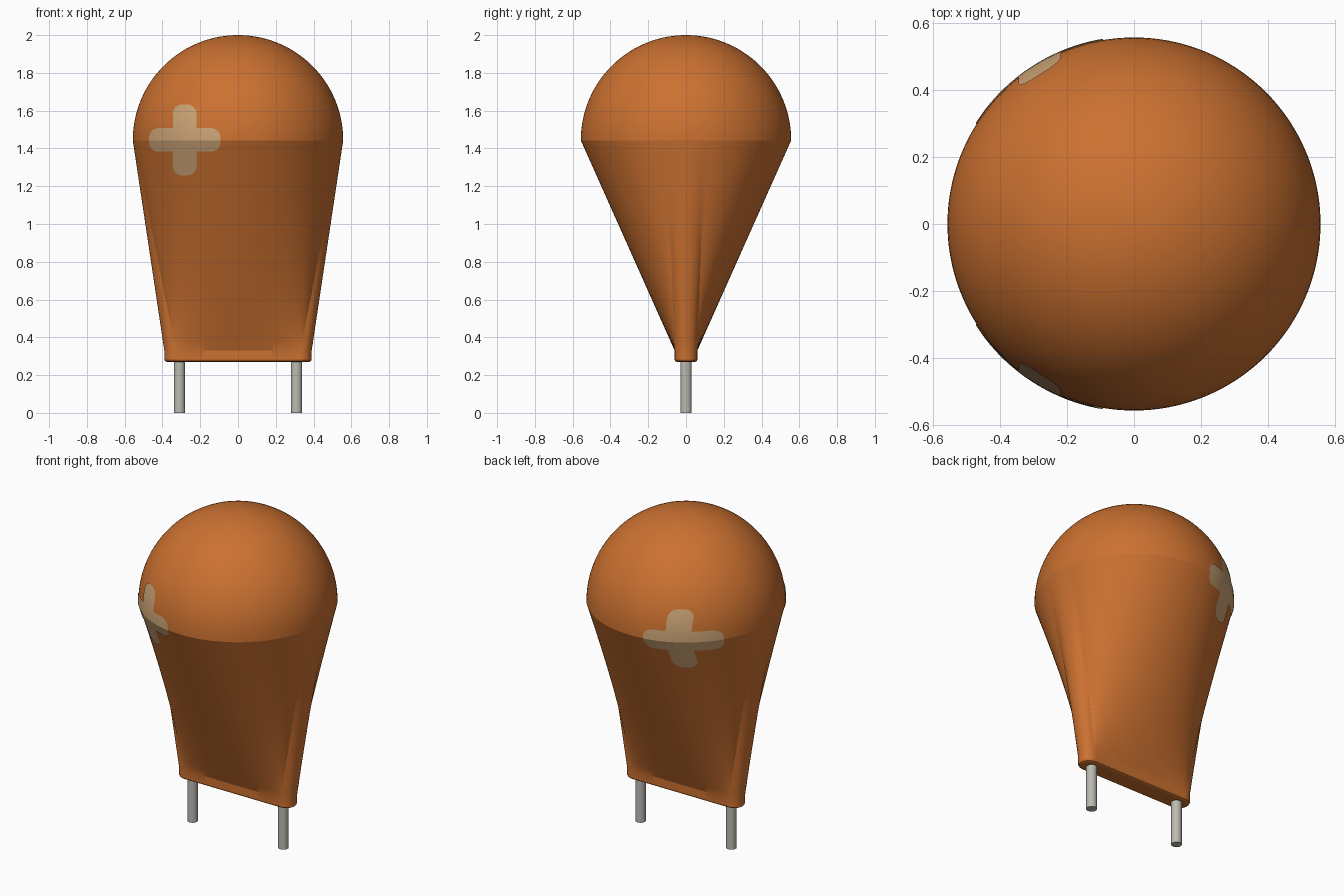
import bpy, bmesh, math
from mathutils import Vector
from mathutils.bvhtree import BVHTree

if "Cube" in bpy.data.objects:
    bpy.data.objects.remove(bpy.data.objects["Cube"], do_unlink=True)

R, ZC = 0.557, 1.443            # dome radius and centre height
HX, HY = 0.33, 0.06             # foot: half straight length and end radius
Z0, Z1 = 0.27, 0.33             # foot bottom and top
CORNER = math.asin(0.10 / R)    # half angle of the narrow end strip on the circle
N_END, N_SIDE = 12, 60


def material(name, rgb):
    m = bpy.data.materials.new(name)
    m.use_nodes = True
    m.diffuse_color = (*rgb, 1)
    m.node_tree.nodes["Principled BSDF"].inputs["Base Color"].default_value = (*rgb, 1)
    return m


orange = material("burnt orange", (0.60, 0.165, 0.03))
tan = material("pale tan", (0.60, 0.37, 0.18))
metal = material("lead grey", (0.50, 0.49, 0.44))


def make_object(name, bm, mat, angle=20):
    mesh = bpy.data.meshes.new(name)
    bmesh.ops.recalc_face_normals(bm, faces=bm.faces)
    bm.to_mesh(mesh)
    ob = bpy.data.objects.new(name, mesh)
    bpy.context.collection.objects.link(ob)
    mesh.materials.append(mat)
    bpy.ops.object.select_all(action='DESELECT')
    ob.select_set(True)
    bpy.context.view_layer.objects.active = ob
    bpy.ops.object.shade_smooth_by_angle(angle=math.radians(angle))
    return ob


def bridge(bm, rings):
    rows = [[bm.verts.new(p) for p in ring] for ring in rings]
    for a, b in zip(rows, rows[1:]):
        for i in range(len(a)):
            j = (i + 1) % len(a)
            bm.faces.new((a[i], a[j], b[j], b[i]))
    return rows


# Matching outlines: circle directions above, stadium-shaped foot below
circle, foot = [], []
for half in (1, -1):
    for i in range(N_END):
        u = 2 * i / N_END - 1
        a, c = u * CORNER, u * math.pi / 2
        circle.append(Vector((math.cos(a), math.sin(a), 0)) * half)
        foot.append(Vector((HX + HY * math.cos(c), HY * math.sin(c), 0)) * half)
    for i in range(N_SIDE):
        u = i / N_SIDE
        a = CORNER + u * (math.pi - 2 * CORNER)
        circle.append(Vector((math.cos(a), math.sin(a), 0)) * half)
        foot.append(Vector((HX * math.cos(a) / math.cos(CORNER), HY, 0)) * half)


def foot_ring(z, inset=0.0):
    k = Vector((1 - inset / (HX + HY), 1 - inset / HY, 1))
    return [p * k + Vector((0, 0, z)) for p in foot]


# Tapered body: rounded foot edge, short upright band, straight loft to the circle
rings = [foot_ring(Z0, 0.012), foot_ring(Z0 + 0.004, 0.004), foot_ring(Z0 + 0.012), foot_ring(Z1)]
for i in range(1, 25):
    t = i / 24
    rings.append([f.lerp(c * R, t) + Vector((0, 0, Z1 + (ZC - Z1) * t))
                  for f, c in zip(foot, circle)])
body = bmesh.new()
rows = bridge(body, rings)
body.faces.new(rows[0][::-1])
make_object("tapered_body", body, orange)

# Hemispherical dome
dome = bmesh.new()
rings = []
for i in range(28):
    a = math.pi / 2 * i / 28
    rings.append([c * R * math.cos(a) + Vector((0, 0, ZC + R * math.sin(a))) for c in circle])
rows = bridge(dome, rings)
apex = dome.verts.new((0, 0, ZC + R))
for i, v in enumerate(rows[-1]):
    dome.faces.new((v, rows[-1][(i + 1) % len(circle)], apex))
make_object("dome", dome, orange)

# Polarity crosses: rounded plus shapes laid onto the front and back surfaces
CX, CZ, ARM, W, ROUND = -0.28, 1.445, 0.188, 0.0625, 0.05
outline = []
for q in range(4):
    ca, sa = round(math.cos(q * math.pi / 2)), round(math.sin(q * math.pi / 2))
    pts = [(W, -W)]
    for side, start in ((-1, -90), (1, 0)):
        for k in range(7):
            a = math.radians(start + 15 * k)
            pts.append((ARM - ROUND + ROUND * math.cos(a),
                        side * (W - ROUND) + ROUND * math.sin(a)))
    outline += [(CX + x * ca - y * sa, CZ + x * sa + y * ca) for x, y in pts]

trees = [BVHTree.FromBMesh(b) for b in (body, dome)]
for name, side in (("front_cross", -1), ("back_cross", 1)):
    bm = bmesh.new()
    bm.faces.new([bm.verts.new((x, side, z)) for x, z in outline])
    cuts = [((CX + k * 0.0208, 0, 0), (1, 0, 0)) for k in range(-9, 10)]
    cuts += [((0, 0, ZC + k * 0.0208), (0, 0, 1)) for k in range(-9, 10)]
    for co, no in cuts:
        bmesh.ops.bisect_plane(bm, geom=bm.verts[:] + bm.edges[:] + bm.faces[:],
                               plane_co=co, plane_no=no)
    for v in bm.verts:
        tree = trees[1] if v.co.z >= ZC - 1e-5 else trees[0]
        start = Vector((v.co.x, side, max(v.co.z, ZC + 1e-4) if tree is trees[1] else v.co.z))
        hit = tree.ray_cast(start, Vector((0, -side, 0)))[0]
        out = Vector((hit.x, hit.y, 0)).normalized()
        v.co = hit + out * 0.004
    ob = make_object(name, bm, tan, 15)
    # Face the plate outwards
    if ob.data.polygons[0].normal.y * side < 0:
        ob.data.flip_normals()

# Two wire leads
for name, x in (("left_lead", 0.31), ("right_lead", -0.31)):
    bm = bmesh.new()
    bmesh.ops.create_cone(bm, cap_ends=True, segments=32, radius1=0.03, radius2=0.03, depth=0.29)
    bmesh.ops.translate(bm, verts=bm.verts, vec=(x, 0, 0.145))
    make_object(name, bm, metal, 30)
body.free()
dome.free()
